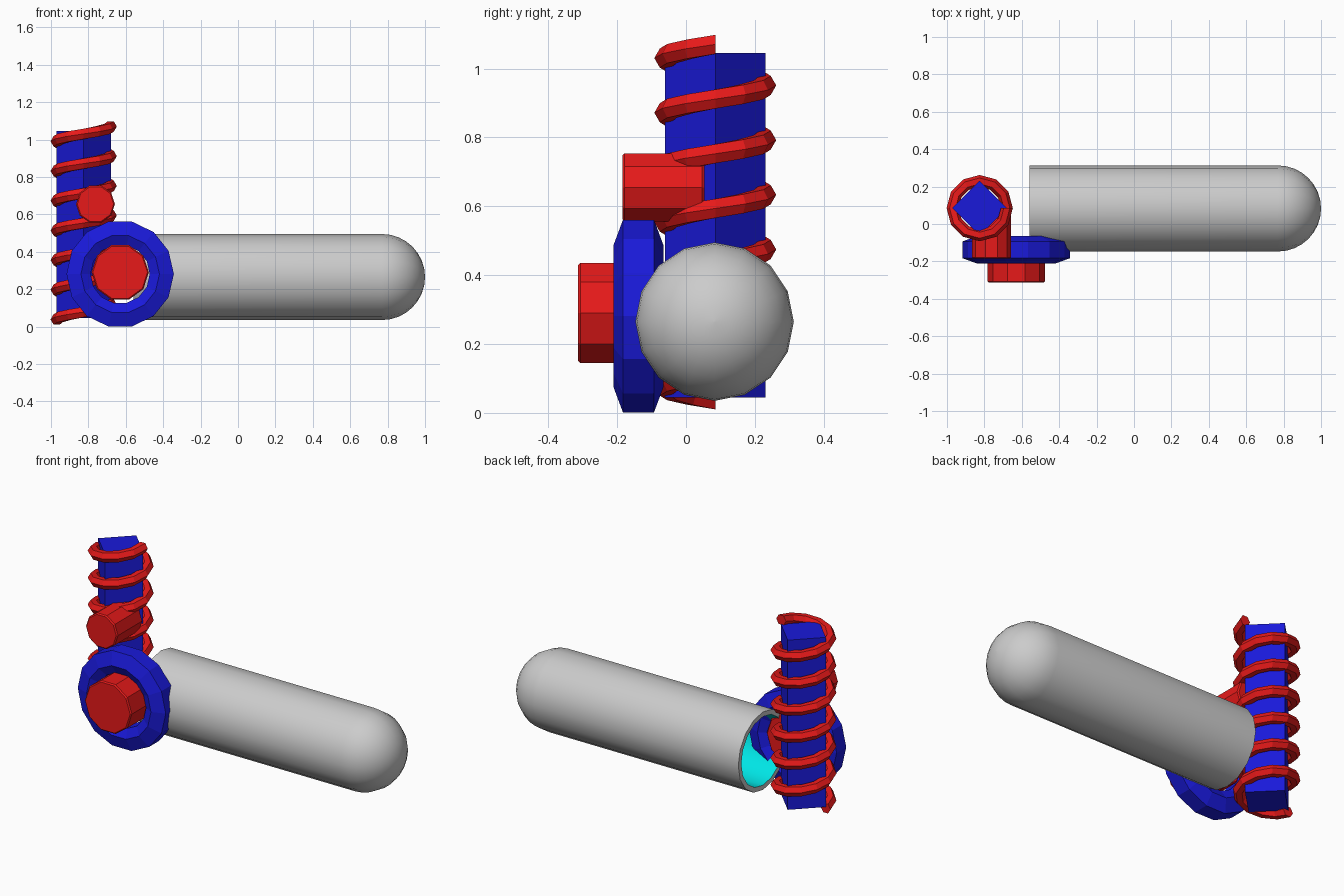
import bpy, bmesh
from math import sin, cos, pi

if "Cube" in bpy.data.objects:
    bpy.data.objects.remove(bpy.data.objects["Cube"])


def material(name, rgb):
    m = bpy.data.materials.new(name)
    m.diffuse_color = (*rgb, 1)
    m.use_nodes = True
    m.node_tree.nodes["Principled BSDF"].inputs["Base Color"].default_value = m.diffuse_color
    return m


RED = material("red", (0.8, 0.01, 0.01))
BLUE = material("blue", (0.01, 0.01, 0.7))
CYAN = material("cyan", (0.0, 0.8, 0.8))


def finish(name, bm, mats):
    bmesh.ops.remove_doubles(bm, verts=bm.verts, dist=1e-5)
    bmesh.ops.recalc_face_normals(bm, faces=bm.faces)
    me = bpy.data.meshes.new(name)
    bm.to_mesh(me)
    bm.free()
    for m in mats:
        me.materials.append(m)
    ob = bpy.data.objects.new(name, me)
    bpy.context.collection.objects.link(ob)
    return ob


def bridge(bm, a, b, mat=0):
    n = len(a)
    for i in range(n):
        j = (i + 1) % n
        bm.faces.new((a[i], a[j], b[j], b[i])).material_index = mat


def lathe(name, profile, n, place, mats, closed=False, mat_from=None):
    """Revolve (radius, height) points; place(u, v, h) maps to world space."""
    bm = bmesh.new()
    rings = [[bm.verts.new(place(r * cos(2 * pi * i / n), r * sin(2 * pi * i / n), h))
              for i in range(n)] for r, h in profile]
    for k in range(len(rings) - 1):
        bridge(bm, rings[k], rings[k + 1], int(mat_from is not None and k >= mat_from))
    if closed:
        bridge(bm, rings[-1], rings[0])
    else:
        bm.faces.new(rings[0])
        bm.faces.new(rings[-1])
    return finish(name, bm, mats)


def along_y(cx, cz):
    return lambda u, v, h: (cx + u, h, cz + v)


# Hollow round-ended tube with cyan inside
R, RI, X0, XC = 0.23, 0.202, -0.56, 0.77
STEPS = 8
TIP = 0.0001
arc = [i * pi / 2 / STEPS for i in range(STEPS + 1)]
outer = [(max(R * sin(a), TIP), XC + R * cos(a)) for a in arc] + [(R, X0)]
inner = [(RI, X0)] + [(max(RI * sin(a), TIP), XC + RI * cos(a)) for a in reversed(arc)]
tube = lathe("tube", outer + inner, 16,
             lambda u, v, h: (h, 0.083 + u, 0.265 + v),
             [None, CYAN], mat_from=len(outer))
bpy.context.view_layer.objects.active = tube
tube.select_set(True)
bpy.ops.object.shade_smooth_by_angle()

# Ring and the two pegs
YR = -0.138
lathe("ring", [(0.287, YR - 0.045), (0.287, YR + 0.045), (0.21, YR + 0.073),
               (0.158, YR + 0.045), (0.158, YR - 0.045), (0.21, YR - 0.073)],
      14, along_y(-0.63, 0.281), [BLUE], closed=True)


def peg(name, cx, cz, r, y0, y1):
    b = 0.007
    lathe(name, [(r - b, y0), (r, y0 + b), (r, y1 - b), (r - b, y1)],
          10, along_y(cx, cz), [RED])


peg("large_peg", -0.63, 0.29, 0.153, -0.314, -0.065)
peg("small_peg", -0.762, 0.655, 0.104, -0.185, 0.053)

# Square post turned on its corner
SX, SY = -0.825, 0.085
lathe("post", [(0.146, 0.045), (0.146, 1.045)], 4,
      lambda u, v, h: (SX + u, SY + v, h), [BLUE])

# Spiral thread round the post
bm = bmesh.new()
turns, per = 6.5, 12
total = int(turns * per)
rings = []
for i in range(total + 1):
    a = pi + 2 * pi * i / per
    z = 0.038 + 1.032 * i / total
    ring = []
    for k in range(6):
        t = 2 * pi * k / 6
        r = 0.145 + 0.032 * cos(t)
        ring.append(bm.verts.new((SX + r * cos(a), SY + r * sin(a), z + 0.032 * sin(t))))
    rings.append(ring)
for p, q in zip(rings, rings[1:]):
    bridge(bm, p, q)
bm.faces.new(rings[0])
bm.faces.new(rings[-1])
finish("spiral_thread", bm, [RED])
